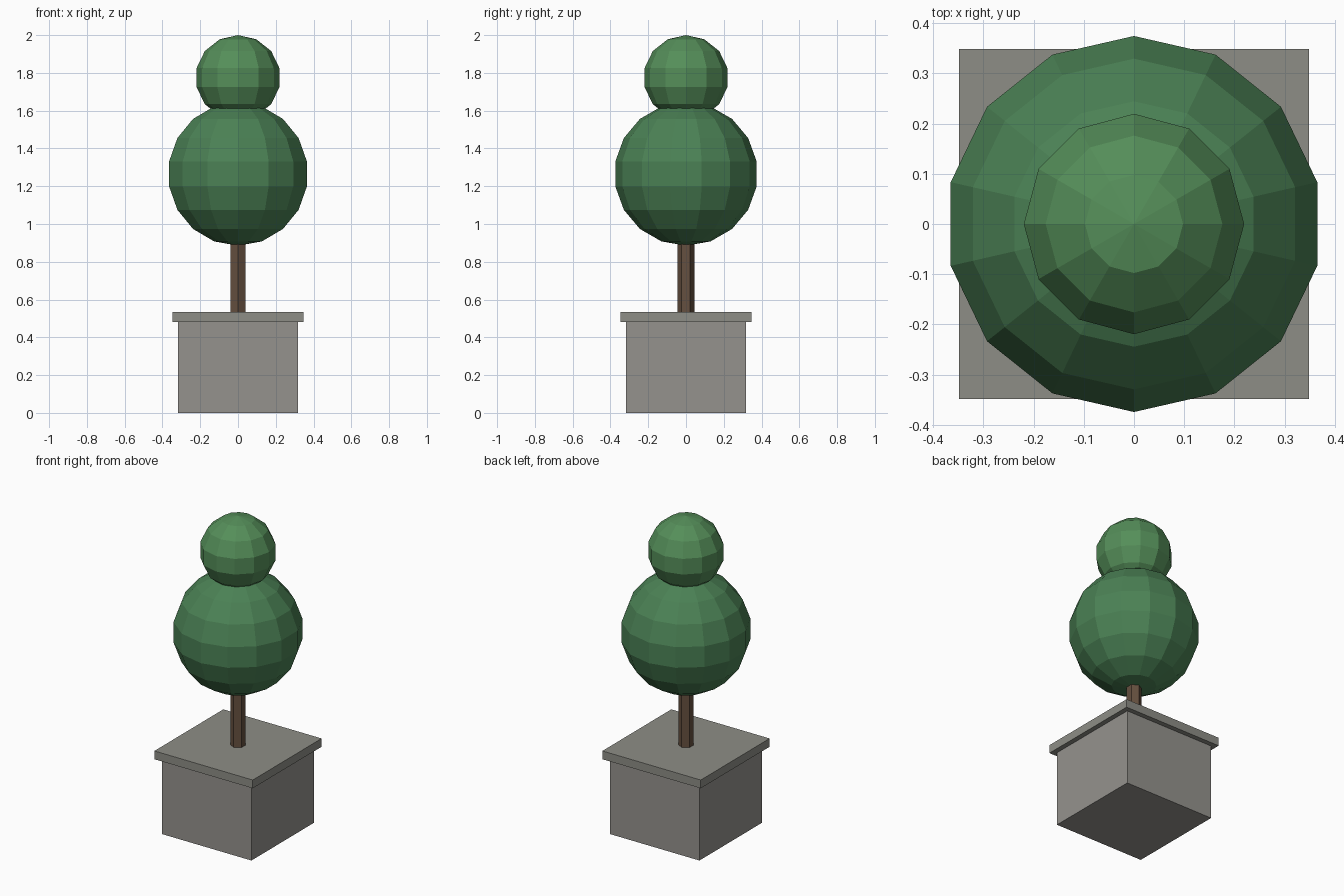
import bpy

if "Cube" in bpy.data.objects:
    bpy.data.objects.remove(bpy.data.objects["Cube"])


def colour(name, rgb):
    mat = bpy.data.materials.new(name)
    mat.diffuse_color = (*rgb, 1)
    mat.use_nodes = True
    mat.node_tree.nodes["Principled BSDF"].inputs["Base Color"].default_value = mat.diffuse_color
    return mat


def finish(name, mat):
    ob = bpy.context.object
    ob.name = ob.data.name = name
    ob.data.materials.append(mat)
    return ob


def box(name, width, z0, z1, mat):
    bpy.ops.mesh.primitive_cube_add(size=1, location=(0, 0, (z0 + z1) / 2))
    bpy.context.object.scale = (width, width, z1 - z0)
    bpy.ops.object.transform_apply(location=False, rotation=False, scale=True)
    finish(name, mat)


def ball(name, radius, z, segments, rings, mat):
    bpy.ops.mesh.primitive_uv_sphere_add(
        segments=segments, ring_count=rings, radius=radius, location=(0, 0, z))
    finish(name, mat)


stone = colour("stone", (0.30, 0.29, 0.27))
rim_stone = colour("rim_stone", (0.27, 0.27, 0.24))
bark = colour("bark", (0.13, 0.08, 0.05))
leaf = colour("leaf", (0.07, 0.22, 0.09))
leaf_light = colour("leaf_light", (0.09, 0.27, 0.10))

# Square planter with an overhanging rim slab
box("planter", 0.634, 0, 0.482, stone)
box("planter_rim", 0.696, 0.482, 0.535, rim_stone)

# Hexagonal trunk, running up into the foliage
bpy.ops.mesh.primitive_cylinder_add(
    vertices=6, radius=0.045, depth=0.5, location=(0, 0, 0.75))
finish("trunk", bark)

# Two clipped foliage balls
ball("lower_foliage", 0.38, 1.265, 14, 9, leaf)
ball("upper_foliage", 0.225, 1.775, 12, 7, leaf_light)
